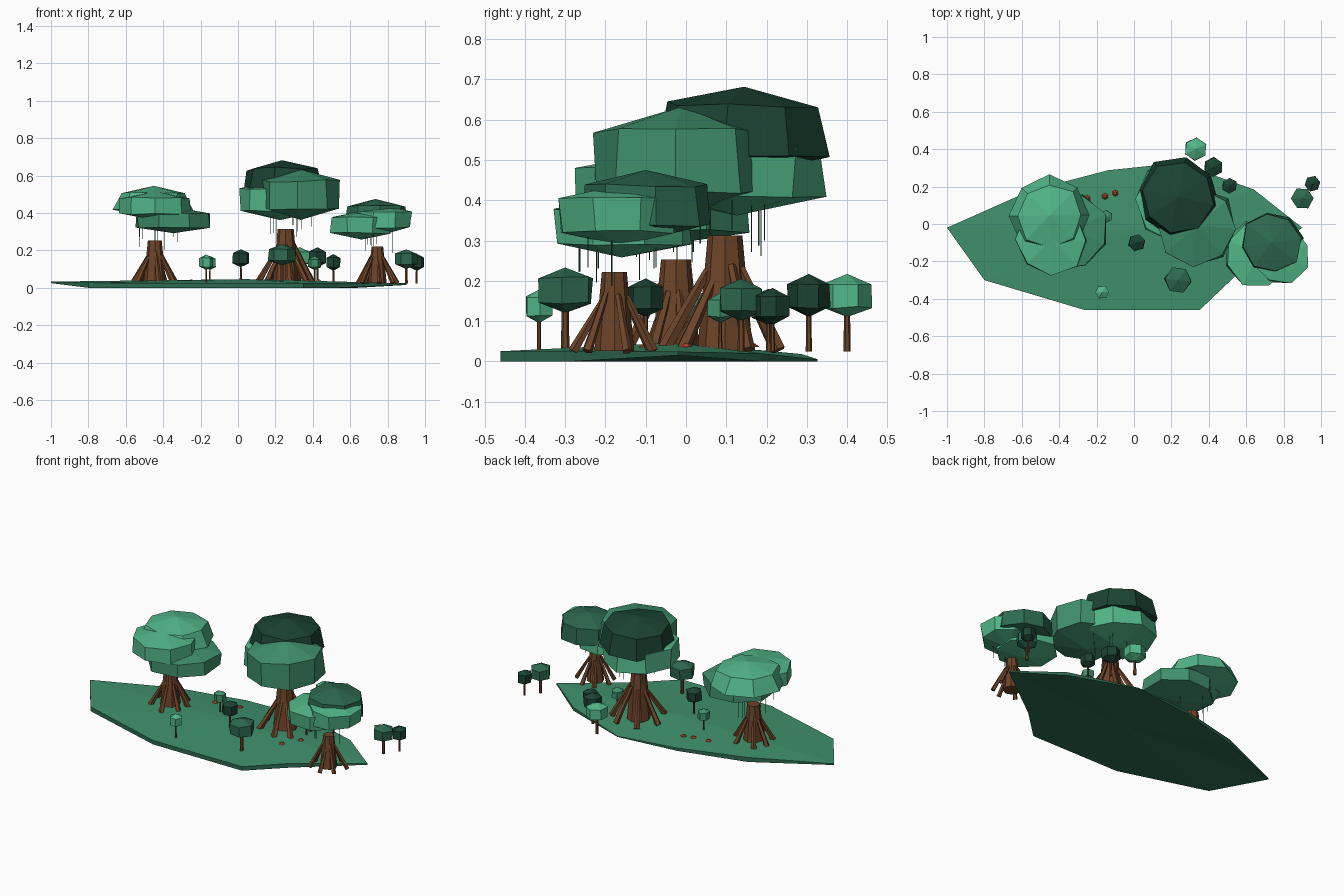
import bpy, bmesh, math, random
from mathutils import Vector, Matrix

if "Cube" in bpy.data.objects:
    bpy.data.objects.remove(bpy.data.objects["Cube"])

random.seed(4)


def material(name, rgb):
    m = bpy.data.materials.new(name)
    lin = [((c / 255 + 0.055) / 1.055) ** 2.4 for c in rgb]
    m.diffuse_color = (*lin, 1)
    m.use_nodes = True
    m.node_tree.nodes["Principled BSDF"].inputs["Base Color"].default_value = m.diffuse_color
    return m


LIGHT = material("light_green", (82, 183, 136))
MID = material("mid_green", (64, 145, 108))
DEEP = material("deep_green", (45, 106, 79))
DARK = material("dark_green", (27, 67, 50))
BARK = material("bark_brown", (109, 68, 41))
RUST = material("rust_red", (174, 76, 42))


def finish(name, bm, *mats):
    bmesh.ops.recalc_face_normals(bm, faces=bm.faces)
    me = bpy.data.meshes.new(name)
    bm.to_mesh(me)
    bm.free()
    for m in mats:
        me.materials.append(m)
    ob = bpy.data.objects.new(name, me)
    bpy.context.collection.objects.link(ob)
    return ob


def rod(bm, a, b, ra, rb, sides):
    """Tapered prism from point a to point b."""
    a, b = Vector(a), Vector(b)
    d = b - a
    mat = Matrix.Translation((a + b) / 2) @ d.to_track_quat('Z', 'Y').to_matrix().to_4x4()
    bmesh.ops.create_cone(bm, cap_ends=True, segments=sides, radius1=ra, radius2=rb,
                          depth=d.length, matrix=mat)


def blob(bm, c, r, rz, sides, jitter=0.05, taper=1.0, tilt=0.0):
    """Faceted leaf clump: two rings of corners closed by shallow points."""
    yaw = random.uniform(0, math.tau)
    rot = Matrix.Rotation(tilt, 3, 'X')
    rings = []
    for h, s in ((-0.55, 1.0), (0.55, taper)):
        ring = []
        for i in range(sides):
            a = yaw + math.tau * i / sides
            k = r * s * (1 + random.uniform(-jitter, jitter))
            p = Vector((k * math.cos(a), k * math.sin(a),
                        rz * (h + random.uniform(-jitter, jitter))))
            ring.append(bm.verts.new(Vector(c) + rot @ p))
        rings.append(ring)
    bot = bm.verts.new(Vector(c) + rot @ Vector((0, 0, -rz)))
    top = bm.verts.new(Vector(c) + rot @ Vector((0, 0, rz)))
    for i in range(sides):
        j = (i + 1) % sides
        bm.faces.new((rings[0][i], rings[0][j], rings[1][j], rings[1][i]))
        bm.faces.new((rings[1][i], rings[1][j], top))
        bm.faces.new((rings[0][j], rings[0][i], bot))


# Ground slab: outline points (x, y, bottom z, top z) fanned to a raised middle
outline = [(-1, -0.02, 0.025, 0.033), (-0.80, -0.30, 0, 0.027), (-0.26, -0.461, 0, 0.025),
           (0.35, -0.461, 0, 0.025), (0.54, -0.28, 0, 0.026), (0.90, -0.02, 0.015, 0.024),
           (0.64, 0.185, 0, 0.020), (0.24, 0.327, 0, 0.005), (-0.14, 0.287, 0, 0.018),
           (-0.55, 0.18, 0, 0.028)]
bm = bmesh.new()
low = [bm.verts.new((x, y, b)) for x, y, b, t in outline]
high = [bm.verts.new((x, y, t)) for x, y, b, t in outline]
mid_low, mid_high = bm.verts.new((0.05, -0.05, 0)), bm.verts.new((0.05, -0.03, 0.046))
n = len(outline)
for i in range(n):
    j = (i + 1) % n
    bm.faces.new((low[i], low[j], high[j], high[i]))
    bm.faces.new((high[i], high[j], mid_high))
    bm.faces.new((low[j], low[i], mid_low))
# grass on top, darker sides and underside
ground = finish("ground", bm, MID, DEEP)
for f in ground.data.polygons:
    f.material_index = 0 if f.normal.z > 0.5 else 1


def big_tree(tag, x, y, base, top, r_top, spread, clumps, vine_z, vine_r):
    h = top - base
    bm = bmesh.new()
    rod(bm, (x, y, base), (x, y, top), r_top * 1.6, r_top, 8)
    finish(tag + "_trunk", bm, BARK)
    # buttress roots leaning against the trunk
    bm = bmesh.new()
    for i in range(7):
        a = math.tau * (i + 0.3) / 7 + random.uniform(-0.15, 0.15)
        ca, sa = math.cos(a), math.sin(a)
        s = spread * random.uniform(0.88, 1.0)
        zt = base + h * random.uniform(0.58, 0.75)
        rod(bm, (x + s * ca, y + s * sa, base),
            (x + r_top * ca, y + r_top * sa, zt), r_top * 0.42, r_top * 0.25, 5)
    finish(tag + "_roots", bm, BARK)
    # canopy clumps
    for k, (c, r, rz, mat, taper, tilt) in enumerate(clumps):
        bm = bmesh.new()
        blob(bm, c, r, rz, 8, 0.06, taper, tilt)
        finish(f"{tag}_canopy_{k + 1}", bm, mat)
    # thin hanging vines
    bm = bmesh.new()
    for i in range(9):
        a = random.uniform(0, math.tau)
        r = vine_r * random.uniform(0.6, 1)
        vx, vy = x + r * math.cos(a), y + r * math.sin(a)
        rod(bm, (vx, vy, vine_z + random.uniform(-0.13, -0.05)), (vx, vy, vine_z + 0.06),
            0.0015, 0.0015, 4)
    finish(tag + "_vines", bm, DEEP)


big_tree("left_tree", -0.445, -0.025, 0.03, 0.253, 0.037, 0.125, [
    ((-0.45, 0.045, 0.462), 0.21, 0.083, LIGHT, 0.82, 0),
    ((-0.44, -0.085, 0.438), 0.195, 0.078, LIGHT, 0.95, 0),
    ((-0.345, -0.035, 0.362), 0.21, 0.07, MID, 1, 0)], 0.33, 0.13)
big_tree("middle_tree", 0.255, 0.097, 0.028, 0.313, 0.043, 0.155, [
    ((0.235, 0.14, 0.573), 0.222, 0.109, DARK, 0.87, -0.04),
    ((0.335, -0.01, 0.498), 0.212, 0.135, MID, 1, 0),
    ((0.225, 0.125, 0.47), 0.215, 0.108, LIGHT, 1, 0)], 0.39, 0.14)
big_tree("right_tree", 0.745, -0.178, 0.025, 0.222, 0.031, 0.112, [
    ((0.735, -0.10, 0.388), 0.168, 0.087, DEEP, 0.95, 0),
    ((0.66, -0.16, 0.334), 0.175, 0.076, LIGHT, 1, 0),
    ((0.785, -0.165, 0.362), 0.153, 0.075, LIGHT, 1, 0)], 0.31, 0.11)

# Saplings: x, y, canopy radius, canopy bottom, canopy top, colour
saplings = [
    (0.33, 0.40, 0.061, 0.11, 0.217, LIGHT), (0.425, 0.305, 0.052, 0.11, 0.217, DARK),
    (0.51, 0.205, 0.042, 0.09, 0.18, DARK), (-0.15, 0.04, 0.034, 0.095, 0.17, MID),
    (-0.17, -0.365, 0.037, 0.095, 0.178, LIGHT), (0.015, -0.10, 0.046, 0.11, 0.206, DARK),
    (0.235, -0.30, 0.072, 0.12, 0.233, DEEP), (0.90, 0.137, 0.06, 0.10, 0.205, DEEP),
    (0.955, 0.215, 0.042, 0.09, 0.182, DARK), (0.41, 0.085, 0.036, 0.095, 0.17, MID)]
for k, (x, y, r, z0, z1, mat) in enumerate(saplings):
    bm = bmesh.new()
    rod(bm, (x, y, 0.024), (x, y, (z0 + z1) / 2), r * 0.15, r * 0.11, 6)
    finish(f"sapling_trunk_{k + 1}", bm, BARK)
    bm = bmesh.new()
    blob(bm, (x, y, (z0 + z1) / 2), r, (z1 - z0) / 2, 6)
    finish(f"sapling_leaves_{k + 1}", bm, mat)

# Small mushrooms on the forest floor
for k, (x, y) in enumerate([(-0.10, 0.165), (-0.155, 0.148), (-0.25, 0.137),
                            (0.37, -0.10), (0.43, 0.0)]):
    bm = bmesh.new()
    rod(bm, (x, y, 0.022), (x, y, 0.037), 0.004, 0.004, 5)
    rod(bm, (x, y, 0.035), (x, y, 0.044), 0.018, 0.007, 6)
    finish(f"mushroom_{k + 1}", bm, RUST)
